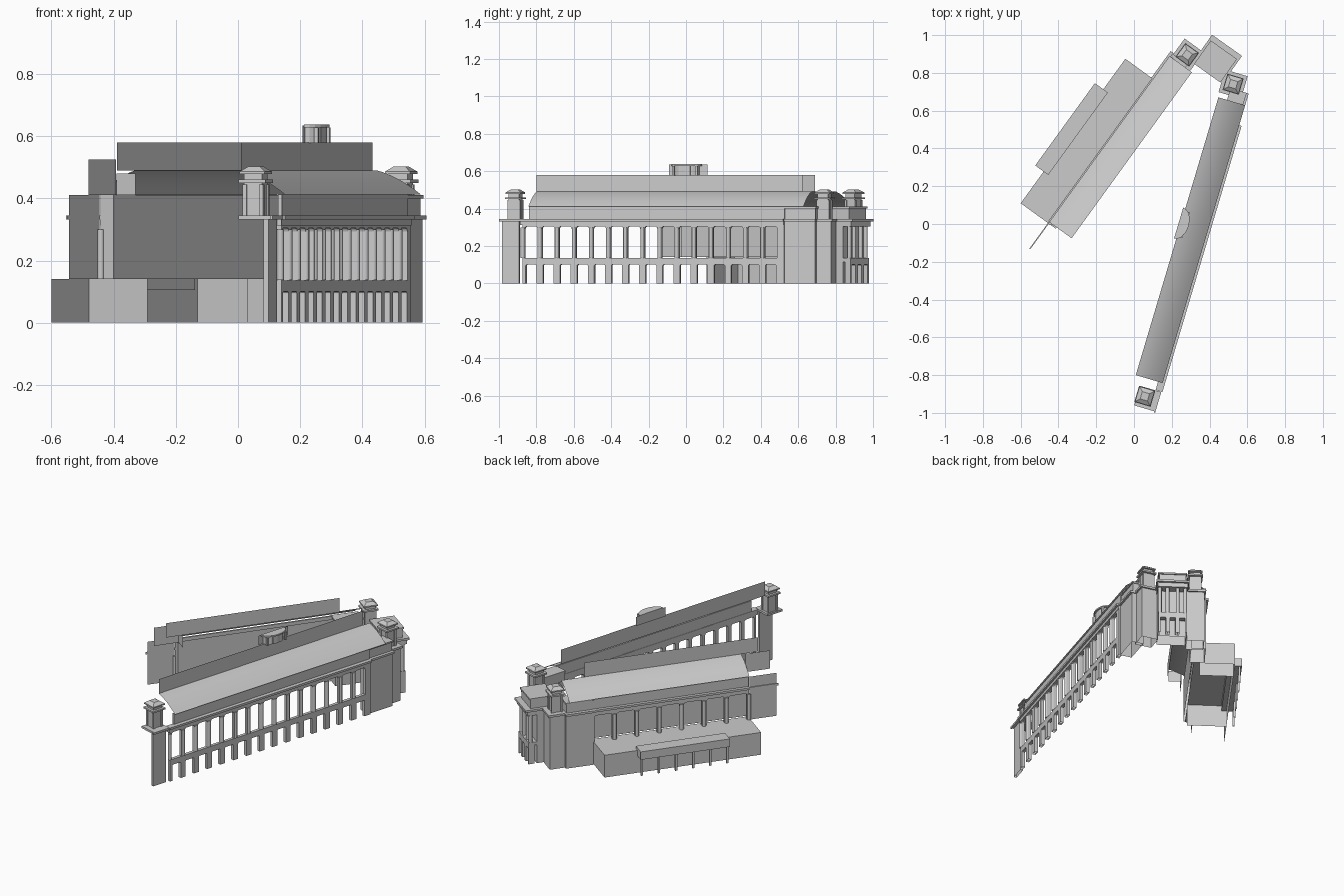
import bpy, bmesh, math
from mathutils import Vector

if "Cube" in bpy.data.objects:
    bpy.data.objects.remove(bpy.data.objects["Cube"])

# Local frames: t along the wing, d outward from its inner side, z up
EAST = (Vector((.285, .9585, 0)), Vector((.9585, -.285, 0)))
WEST = (Vector((.587, .81, 0)), Vector((-.81, .587, 0)))
HEAD = (Vector((.815, -.58, 0)), Vector((.58, .815, 0)))


class Part:
    """Collects simple solids in a wing frame and makes one object."""
    def __init__(self, name, frame):
        self.name, self.f, self.bm = name, frame, bmesh.new()

    def p(self, t, d, z):
        return self.bm.verts.new(self.f[0] * t + self.f[1] * d + Vector((0, 0, z)))

    def loft(self, a, b, caps=True):
        va, vb = [self.p(*q) for q in a], [self.p(*q) for q in b]
        n = len(a)
        for i in range(n if caps else n - 1):
            j = (i + 1) % n
            self.bm.faces.new((va[i], va[j], vb[j], vb[i]))
        if caps:
            self.bm.faces.new(va[::-1])
            self.bm.faces.new(vb)
        return self

    def box(self, t0, t1, d0, d1, z0, z1, s=0):
        r = lambda k, z: [(t0 + k, d0 + k, z), (t1 - k, d0 + k, z),
                          (t1 - k, d1 - k, z), (t0 + k, d1 - k, z)]
        return self.loft(r(0, z0), r(s, z1))

    def sheet(self, a, b, z0, z1):
        return self.loft([(*a, z0), (*b, z0)], [(*a, z1), (*b, z1)], False)

    def column(self, t, d, z0, z1, r, n=12):
        ring = [(t + r * math.cos(6.28319 * i / n), d + r * math.sin(6.28319 * i / n))
                for i in range(n)]
        return self.loft([(*q, z0) for q in ring], [(*q, z1) for q in ring])

    def bay(self, t0, t1, w, d0, d1, z0, zs, z1, r):
        """Wall bay pierced by an opening with rounded upper corners."""
        c = (t0 + t1) / 2
        l, h = c - w / 2, c + w / 2
        prof = [(t0, z0), (l, z0)]
        prof += [(l + r - r * math.cos(k * math.pi / 8), zs - r + r * math.sin(k * math.pi / 8))
                 for k in range(5)]
        prof += [(h - r + r * math.sin(k * math.pi / 8), zs - r + r * math.cos(k * math.pi / 8))
                 for k in range(5)]
        prof += [(h, z0), (t1, z0), (t1, z1), (t0, z1)]
        return self.loft([(t, d0, z) for t, z in prof], [(t, d1, z) for t, z in prof])

    def done(self, smooth=False):
        bm = self.bm
        bmesh.ops.recalc_face_normals(bm, faces=bm.faces)
        # the model is open underneath
        under = [f for f in bm.faces if all(abs(v.co.z) < 1e-5 for v in f.verts)]
        bmesh.ops.delete(bm, geom=under, context='FACES_ONLY')
        me = bpy.data.meshes.new(self.name)
        bm.to_mesh(me)
        bm.free()
        ob = bpy.data.objects.new(self.name, me)
        bpy.context.collection.objects.link(ob)
        if smooth:
            bpy.ops.object.select_all(action='DESELECT')
            ob.select_set(True)
            bpy.context.view_layer.objects.active = ob
            bpy.ops.object.shade_smooth_by_angle(angle=math.radians(35))
        return ob


def arched_roof(name, frame, t0, t1, d_in, d_out, z0=.412, z1=.49):
    """Gently convex roof sheet rising from the eave to the upper wall."""
    prof = []
    for k in range(9):
        u = k / 8
        prof.append((d_in + (d_out - d_in) * u, z1 - (z1 - z0) * (.5 * u + .5 * u * u)))
    Part(name, frame).loft([(t0, d, z) for d, z in prof],
                           [(t1, d, z) for d, z in prof], False).done(True)


def cornice(name, frame, t0, t1, d0, d1):
    c = Part(name, frame)
    c.box(t0, t1, d0, d1 - .012, .312, .332)
    c.box(t0, t1, d0, d1, .332, .345)
    c.done()


def tower(name, frame, t, d, base=.052, z_base=0.):
    p = Part(name, frame)
    sq = lambda r, z0, z1, s=0: p.box(t - r, t + r, d - r, d + r, z0, z1, s)
    if z_base == 0:
        sq(base, 0, .332)
        sq(base + .01, .332, .345)
    sq(.03, .345, .45)
    for s in (-1, 1):                      # corner pilasters
        for u in (-1, 1):
            p.box(t + s*.028 - .007, t + s*.028 + .007, d + u*.028 - .007, d + u*.028 + .007, .345, .445)
    sq(.045, .45, .46)
    sq(.03, .46, .478)
    sq(.042, .478, .486)
    sq(.042, .486, .502, .022)
    p.done()


# East wing: two-storey open arcade of fifteen bays
wall = Part("east_arcade_wall", EAST)
cols = Part("east_arcade_columns", EAST)
T0, P = -.798, .0955
for i in range(15):
    a = T0 + i * P
    wall.bay(a, a + P, .06, .363, .383, 0, .1, .135, .006)
    wall.bay(a, a + P, .072, .363, .383, .135, .305, .315, .014)
    cols.column(a, .38, .137, .3, .011)
wall.box(T0 + 15 * P, .66, .363, .383, 0, .315)
wall.done()
cols.done(True)
cornice("east_cornice", EAST, -.81, .66, .36, .398)
Part("east_cornice_tail", EAST).box(-.927, -.81, .385, .392, .332, .345).done()
Part("east_attic", EAST).box(-.764, .66, .362, .374, .345, .412).done()
arched_roof("east_roof", EAST, -.764, .77, .237, .385)
Part("east_upper_wall", EAST).sheet((-.764, .237), (.72, .237), .49, .58).done()

# East pavilion beside the head
pav = Part("east_pavilion", EAST)
pav.box(.655, .83, .30, .372, 0, .332)
pav.box(.65, .835, .30, .385, .332, .345)
pav.box(.655, .83, .29, .366, .345, .40)
pav.box(.65, .835, .285, .374, .40, .41)
pav.done()

# Rounded cupola over the east upper wall
cup = Part("roof_cupola", EAST)
C = .072
cup.sheet((C - .10, .225), (C + .115, .225), .578, .635)
arc = lambda r, z: [(C + r * math.cos(math.pi * k / 10), .225 + .65 * r * math.sin(math.pi * k / 10), z)
                    for k in range(11)]
cup.loft(arc(.07, .578), arc(.07, .628))
cup.loft(arc(.085, .628), arc(.085, .637))
for t in (-.065, -.025, .025, .065):
    cup.box(C + t - .006, C + t + .006, .255, .268, .578, .628)
cup.done()

# South end tower stands on a thin facade panel
st = Part("south_tower_base", EAST)
st.box(-.915, -.82, .358, .375, 0, .332)
st.box(-.92, -.812, .275, .388, .332, .345)
st.done()
tower("south_tower", EAST, -.858, .315, z_base=.34)

# West wing: upper arcade with back wall, above a low annex
wall = Part("west_arcade_wall", WEST)
cols = Part("west_arcade_columns", WEST)
T0, P = -.255, .135
for i in range(7):
    a = T0 + i * P
    wall.bay(a, a + P, .11, .345, .362, .14, .305, .315, .014)
    cols.column(a, .36, .14, .3, .011)
wall.done()
cols.done(True)
inner = Part("west_inner_walls", WEST)
inner.sheet((-.255, .31), (.75, .31), .14, .41)
inner.sheet((-.255, .31), (-.255, .362), .14, .41)
inner.sheet((-.255, .223), (-.255, .297), .41, .48)
inner.sheet((-.42, .366), (-.255, .366), .14, .41)
inner.sheet((-.404, .30), (-.255, .30), .41, .525)
inner.done()
cornice("west_cornice", WEST, -.255, .69, .345, .376)
Part("west_cornice_tail", WEST).box(-.43, -.255, .366, .372, .332, .345).done()
Part("west_attic", WEST).box(-.255, .69, .345, .356, .345, .412).done()
arched_roof("west_roof", WEST, -.255, .83, .223, .369)
Part("west_upper_wall", WEST).sheet((-.356, .223), (.69, .223), .49, .58).done()

# Annex: hollow shell with a roof, outer wall and cross walls
ann = Part("west_annex", WEST)
ann.sheet((-.263, .55), (.681, .55), 0, .14)
for t, d in ((-.056, .318), (.537, .35), (.681, .35)):
    ann.sheet((t, d), (t, .55), 0, .14)
ann.loft([(-.263, .32, .14), (.681, .32, .14)], [(-.263, .55, .14), (.681, .55, .14)], False)
ann.done()

# Entrance canopy on the annex
can = Part("entrance_canopy", WEST)
can.box(-.056, .482, .52, .605, .105, .155)
for i in range(6):
    t = -.045 + i * .1032
    can.box(t - .006, t + .006, .585, .597, 0, .105)
can.done()

# West pavilion beside the head
pav = Part("west_pavilion", WEST)
pav.box(.685, .85, .28, .366, 0, .332)
pav.box(.68, .855, .28, .38, .332, .345)
pav.box(.69, .845, .27, .358, .345, .40)
pav.box(.685, .85, .265, .364, .40, .41)
pav.done()

# Twin towers flanking the head
tower("east_tower", EAST, .859, .292)
tower("west_tower", WEST, .890, .297)

# Head block with its two-storey portico
h = Part("head_block", HEAD)
h.box(-.232, -.062, .88, .985, 0, .332)
for i in range(3):
    a = -.232 + i * .0567
    h.bay(a, a + .0567, .034, 1.0, 1.035, 0, .1, .135, .005)
h.box(-.232, -.062, .985, 1.0, .115, .135)
h.box(-.236, -.058, .88, 1.042, .305, .332)
h.box(-.244, -.05, .88, 1.056, .332, .345)
h.box(-.225, -.069, .88, 1.02, .345, .40)
h.box(-.232, -.062, .875, 1.027, .40, .41)
h.done()
c = Part("portico_columns", HEAD)
for t in (-.222, -.177, -.117, -.072):
    c.column(t, 1.02, .135, .305, .011)
c.done(True)
